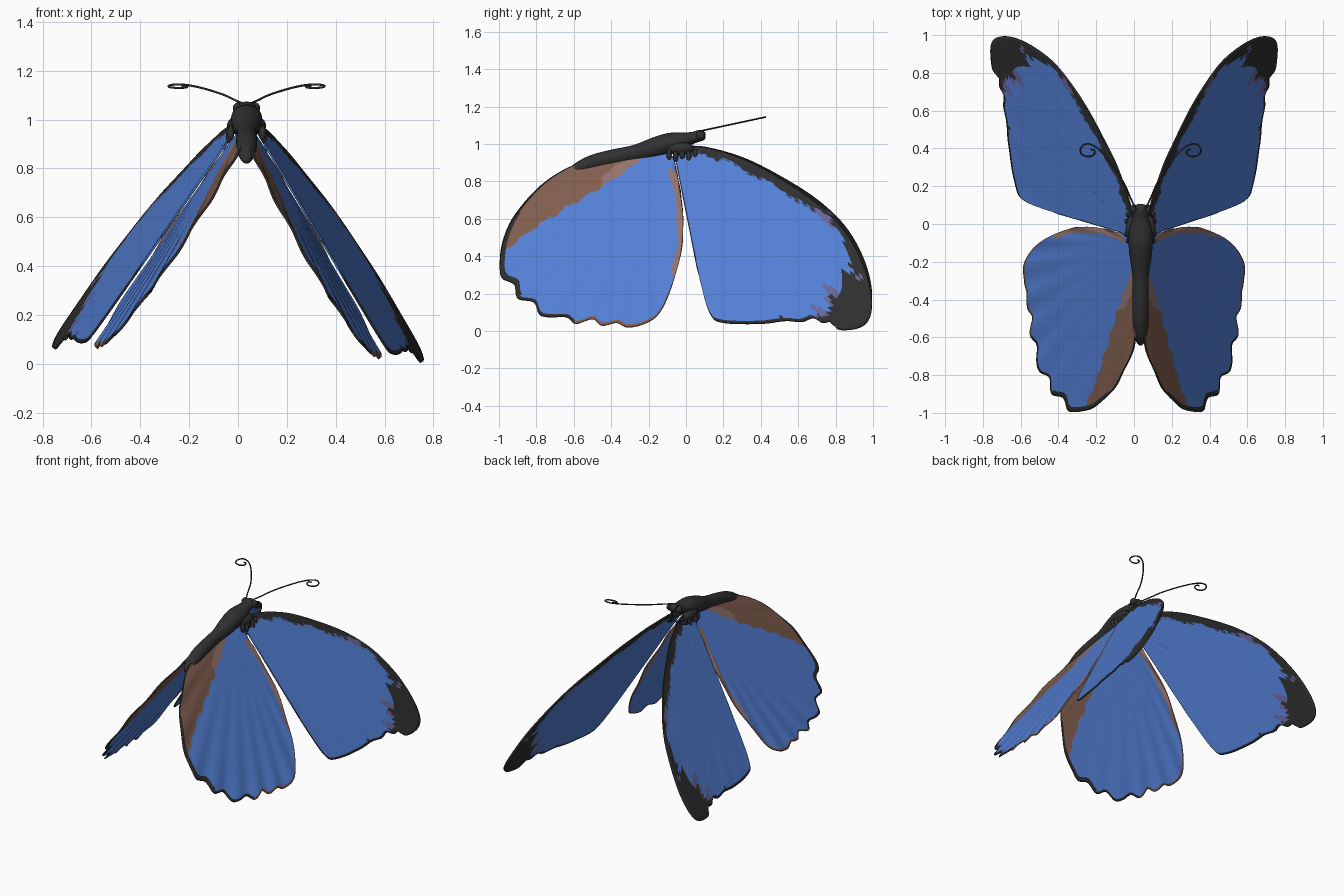
import bpy, bmesh, math
from mathutils import Vector

if "Cube" in bpy.data.objects:
    bpy.data.objects.remove(bpy.data.objects["Cube"])

CX = 0.035                      # centre line of the body
TILT = math.radians(4.2)        # left wings hang a little wider


def mat(name, col):
    m = bpy.data.materials.new(name)
    m.diffuse_color = (*col, 1)
    m.use_nodes = True
    m.node_tree.nodes["Principled BSDF"].inputs["Base Color"].default_value = m.diffuse_color
    return m


BLUE = mat("wing_blue", (0.085, 0.21, 0.66))
DARK = mat("edge_black", (0.027, 0.027, 0.028))
BROWN = mat("wing_brown", (0.215, 0.11, 0.075))
TAN = mat("light_brown", (0.29, 0.17, 0.15))
MAUVE = mat("mauve_patch", (0.14, 0.13, 0.32))
BODY = mat("body_black", (0.03, 0.03, 0.03))
WING_MATS = [BLUE, DARK, BROWN, TAN, MAUVE]


def finish(name, bm, mats):
    me = bpy.data.meshes.new(name)
    bm.to_mesh(me)
    bm.free()
    for m in mats:
        me.materials.append(m)
    for p in me.polygons:
        p.use_smooth = True
    ob = bpy.data.objects.new(name, me)
    bpy.context.collection.objects.link(ob)
    return ob


def interp(x, pts):
    if x <= pts[0][0]:
        return pts[0][1]
    for (a, u), (b, v) in zip(pts, pts[1:]):
        if x <= b:
            return u + (v - u) * (x - a) / (b - a)
    return pts[-1][1]


def smooth_path(pts, steps):
    pts = [Vector(p) for p in pts]
    ext = [2 * pts[0] - pts[1]] + pts + [2 * pts[-1] - pts[-2]]
    out = []
    for a, b, c, d in zip(ext, ext[1:], ext[2:], ext[3:]):
        for i in range(steps):
            t = i / steps
            out.append(0.5 * (2 * b + (c - a) * t + (2 * a - 5 * b + 4 * c - d) * t * t
                              + (3 * b - a - 3 * c + d) * t ** 3))
    return out + [pts[-1]]


def left_side(p):
    dx, dz = -(p.x - CX), p.z - 1
    c, s = math.cos(TILT), math.sin(TILT)
    return Vector((CX + dx * c + dz * s, p.y, 1 + dz * c - dx * s))


# Wing outlines as (y, z)
FORE = [(-0.03, 0.985), (0.1, 0.98), (0.3, 0.92), (0.5, 0.815), (0.7, 0.68), (0.85, 0.53), (0.945, 0.36),
        (0.99, 0.2), (0.985, 0.08), (0.93, 0.02), (0.82, 0.008), (0.78, 0.05), (0.73, 0.045), (0.68, 0.07),
        (0.62, 0.05), (0.53, 0.055), (0.4, 0.04), (0.2, 0.045), (0.13, 0.09), (0.08, 0.25), (0.03, 0.5),
        (-0.02, 0.75), (-0.055, 0.92)]
HIND = [(-0.065, 0.92), (-0.045, 0.82), (-0.025, 0.7), (-0.015, 0.55), (-0.03, 0.4), (-0.08, 0.23), (-0.14, 0.1),
        (-0.21, 0.045), (-0.31, 0.02), (-0.37, 0.045), (-0.45, 0.03), (-0.5, 0.065), (-0.59, 0.04),
        (-0.64, 0.075), (-0.73, 0.075), (-0.785, 0.09), (-0.815, 0.155), (-0.9, 0.175), (-0.92, 0.25),
        (-0.985, 0.285), (-0.995, 0.36), (-0.975, 0.48), (-0.92, 0.6), (-0.8, 0.75), (-0.65, 0.86),
        (-0.5, 0.92), (-0.3, 0.965)]
FORE_TOP = [(-0.05, 0.955), (0.05, 0.945), (0.2, 0.915), (0.4, 0.815), (0.6, 0.7), (0.72, 0.6), (0.82, 0.54),
            (0.86, 0.44), (0.88, 0.34)]
FORE_TIP = [(0.0, 0.66), (0.06, 0.7), (0.1, 0.77), (0.18, 0.79), (0.22, 0.83), (0.28, 0.85), (0.36, 0.88)]
HIND_BAND = [(-0.97, 0.41), (-0.9, 0.48), (-0.8, 0.56), (-0.6, 0.68), (-0.45, 0.77), (-0.3, 0.87), (-0.19, 0.96)]


def fore_colour(y, z, t):
    jag = 0.01 * math.sin(47 * y + 31 * z) + 0.007 * math.sin(113 * y - 71 * z)
    if (y - 0.925) ** 2 + (z - 0.28) ** 2 < 0.0003:
        return 4
    if z > interp(y, FORE_TOP) + jag or y > 0.88 + jag:
        if 0.69 < y < 0.78 and z < interp(y, FORE_TOP) + 0.04:
            return 4
        return 1
    if z < 0.4 and y > interp(z, FORE_TIP) + 2 * jag:
        return 1
    if z < 0.25 and y > interp(z, FORE_TIP) - 0.05 + 4 * jag and z > 0.08:
        return 4
    if t > 0.988 or (y > 0.42 and z < 0.064 + jag):
        return 1
    return 0


def hind_colour(y, z, t):
    jag = 0.008 * math.sin(41 * y + 23 * z)
    if y < -0.6 and t > (0.975 if y < -0.88 else 0.988):
        return 1
    if z > interp(y, HIND_BAND) + jag and y < -0.16:
        return 3 if y > -0.45 + max(0, z - 0.83) * 1.5 + jag else 2
    if 0.3 < z < 0.86 and y > -0.045 - 0.6 * (z - 0.55) ** 2 + jag / 2:
        return 3
    if t > 0.99 and z < 0.3:
        return 2
    return 0


def fore_x(y, z):
    return 0.06 + 0.56 * (1 - z) + 0.16 * y


def hind_x(y, z):
    return 0.041 + 0.581 * (1 - z) + 0.09 * y


def wing(name, outline, root, xf, colour, ripple, left):
    rim = smooth_path(outline, 6)
    root = Vector(root)
    ts = [(i / 40) for i in range(1, 39)] + [0.97, 0.985, 1.0]
    bm = bmesh.new()

    def vert(t, o):
        y, z = root + (o - root) * t
        ang = math.atan2(o.x - root.x, root.y - o.y)
        x = xf(y, z) + ripple * t ** 3 * math.sin(ang * 38)
        p = Vector((x, y, z))
        return bm.verts.new(left_side(p) if left else p)

    def paint(verts, o, t):
        f = bm.faces.new(verts[::-1] if left else verts)
        y, z = root + (o - root) * t
        f.material_index = colour(y, z, t)

    centre = vert(0, rim[0])
    rings = [[vert(t, o) for o in rim] for t in ts]
    for j in range(len(rim) - 1):
        mid = (rim[j] + rim[j + 1]) / 2
        paint((centre, rings[0][j], rings[0][j + 1]), mid, 0.015)
        for i in range(len(ts) - 1):
            a, b = rings[i], rings[i + 1]
            paint((a[j], b[j], b[j + 1], a[j + 1]), mid, (ts[i] + ts[i + 1]) / 2)
    bmesh.ops.recalc_face_normals(bm, faces=bm.faces)
    ob = finish(name, bm, WING_MATS)
    s = ob.modifiers.new("thickness", 'SOLIDIFY')
    s.thickness = 0.009
    s.offset = 0


for side in ("right", "left"):
    wing(side + "_forewing", FORE, (-0.06, 0.955), fore_x, fore_colour, 0.001, side == "left")
    wing(side + "_hindwing", HIND, (-0.11, 0.965), hind_x, hind_colour, 0.005, side == "left")

# Body: lofted rings of (y, z, half width, half height)
SECTIONS = [(0.105, 1.045, 0.015, 0.012), (0.095, 1.045, 0.034, 0.024), (0.065, 1.042, 0.044, 0.032),
            (0.03, 1.03, 0.043, 0.034), (-0.03, 1.012, 0.06, 0.05), (-0.1, 1.0, 0.064, 0.058),
            (-0.18, 0.978, 0.057, 0.056), (-0.28, 0.95, 0.043, 0.045), (-0.4, 0.925, 0.042, 0.045),
            (-0.5, 0.9, 0.043, 0.044), (-0.57, 0.872, 0.037, 0.04), (-0.62, 0.848, 0.025, 0.028),
            (-0.642, 0.835, 0.008, 0.01)]
bm = bmesh.new()
rings = []
for y, z, w, h in smooth_path(SECTIONS, 3):
    rings.append([bm.verts.new((CX + w * math.cos(k * math.tau / 24), y, z + h * math.sin(k * math.tau / 24)))
                  for k in range(24)])
for a, b in zip(rings, rings[1:]):
    for k in range(24):
        bm.faces.new((a[k], a[k - 1], b[k - 1], b[k]))
bm.faces.new(rings[0])
bm.faces.new(rings[-1][::-1])
bmesh.ops.recalc_face_normals(bm, faces=bm.faces)
finish("body", bm, [BODY])


def blob(name, loc, size):
    bm = bmesh.new()
    bmesh.ops.create_uvsphere(bm, u_segments=16, v_segments=10, radius=1)
    ob = finish(name, bm, [BODY])
    ob.location, ob.scale = loc, size


# Eyes, shoulders, root tufts and antennae on both sides
ANTENNA = [(0.055, 0.07), (0.085, 0.13), (0.125, 0.22), (0.19, 0.32), (0.25, 0.39), (0.3, 0.422), (0.335, 0.42),
           (0.354, 0.395), (0.345, 0.368), (0.31, 0.357), (0.282, 0.368), (0.28, 0.39), (0.3, 0.395)]
for side, s in (("right", 1), ("left", -1)):
    blob(side + "_eye", (CX + s * 0.036, 0.078, 1.046), (0.02, 0.026, 0.024))
    blob(side + "_shoulder", (CX + s * 0.045, -0.03, 0.975), (0.035, 0.075, 0.035))
    for k in range(5):
        y = -0.09 + 0.035 * k
        blob(f"{side}_tuft_{k + 1}", (CX + s * (0.065 + 0.006 * (k % 2)), y, 0.945 - 0.012 * (k % 2)),
             (0.014, 0.014, 0.03))
    cu = bpy.data.curves.new(side + "_antenna", 'CURVE')
    cu.dimensions = '3D'
    cu.bevel_depth = 0.0045
    cu.bevel_resolution = 2
    cu.use_fill_caps = True
    path = smooth_path(ANTENNA, 5)
    sp = cu.splines.new('POLY')
    sp.points.add(len(path) - 1)
    for pt, (x, y) in zip(sp.points, path):
        pt.co = (CX + s * (x - CX), y, 1.068 + 0.215 * (y - 0.07), 1)
    cu.materials.append(BODY)
    bpy.context.collection.objects.link(bpy.data.objects.new(side + "_antenna", cu))
